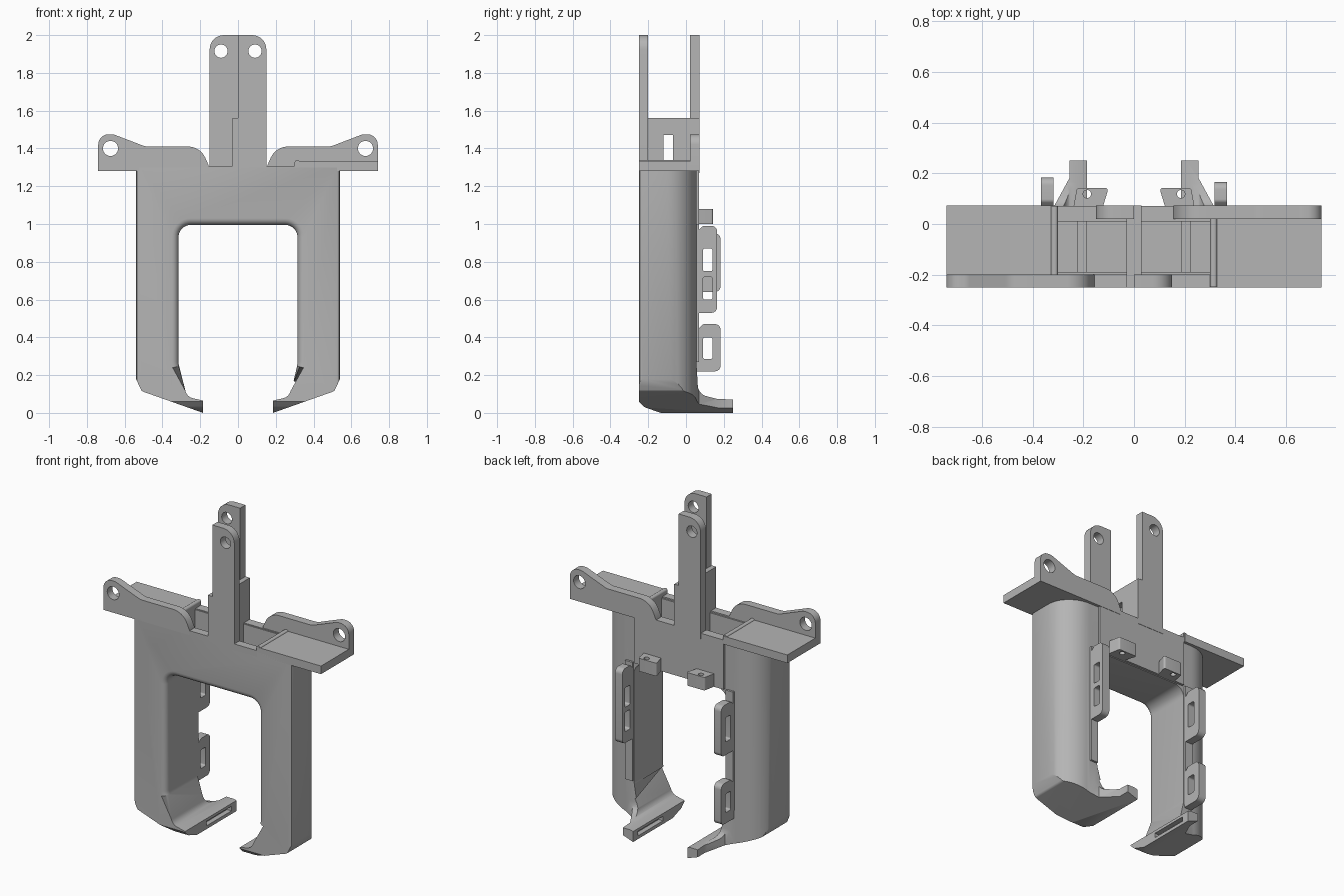
import bpy, bmesh, math
from mathutils import Vector

cube = bpy.data.objects.get("Cube")
if cube:
    bpy.data.objects.remove(cube, do_unlink=True)

GREY = (0.46, 0.46, 0.46, 1)
grey = bpy.data.materials.new("plain grey")
grey.use_nodes = True
grey.diffuse_color = GREY
grey.node_tree.nodes["Principled BSDF"].inputs["Base Color"].default_value = GREY


def rounded(points, steps=8):
    """Turn corners (a, b, radius) into an outline with filleted corners."""
    out = []
    for i, (a, b, *r) in enumerate(points):
        p = Vector((a, b))
        if not r or r[0] == 0:
            out.append(p)
            continue
        u = (Vector(points[i - 1][:2]) - p).normalized()
        v = (Vector(points[(i + 1) % len(points)][:2]) - p).normalized()
        half = u.angle(v) / 2
        reach = r[0] / math.tan(half)
        centre = p + (u + v).normalized() * r[0] / math.sin(half)
        s = (p + u * reach - centre).normalized()
        e = (p + v * reach - centre).normalized()
        out += [centre + s.slerp(e, k / steps) * r[0] for k in range(steps + 1)]
    return out


def prism(name, points, axis, lo, hi, bevel_rule=None, bevel=0.0):
    """Extrude an outline along an axis."""
    place = {"x": lambda a, b: (lo, a, b),
             "y": lambda a, b: (a, lo, b),
             "z": lambda a, b: (a, b, lo)}[axis]
    bm = bmesh.new()
    face = bm.faces.new([bm.verts.new(place(*p)) for p in rounded(points)])
    ext = bmesh.ops.extrude_face_region(bm, geom=[face])
    shift = Vector([hi - lo if axis == c else 0 for c in "xyz"])
    bmesh.ops.translate(bm, vec=shift,
                        verts=[g for g in ext["geom"] if isinstance(g, bmesh.types.BMVert)])
    bmesh.ops.recalc_face_normals(bm, faces=bm.faces[:])
    if bevel_rule:
        edges = [e for e in bm.edges if all(bevel_rule(v.co) for v in e.verts)]
        bmesh.ops.bevel(bm, geom=edges, offset=bevel, segments=5, profile=0.5, affect="EDGES")
    mesh = bpy.data.meshes.new(name)
    bm.to_mesh(mesh)
    bm.free()
    mesh.materials.append(grey)
    obj = bpy.data.objects.new(name, mesh)
    bpy.context.collection.objects.link(obj)
    return obj


def box(name, x, y, z):
    return prism(name, [(x[0], y[0]), (x[1], y[0]), (x[1], y[1]), (x[0], y[1])], "z", *z)


def combine(obj, tool, operation="DIFFERENCE"):
    mod = obj.modifiers.new("cut", "BOOLEAN")
    mod.operation, mod.solver, mod.object = operation, "EXACT", tool
    bpy.context.view_layer.objects.active = obj
    bpy.ops.object.modifier_apply(modifier=mod.name)
    bpy.data.objects.remove(tool, do_unlink=True)


def hole(obj, x, z, r):
    ring = [(x + r * math.cos(t * math.pi / 16), z + r * math.sin(t * math.pi / 16))
            for t in range(32)]
    combine(obj, prism("hole_cutter", ring, "y", -0.5, 0.5))


def mirrored(half):
    return half + [(-p[0], *p[1:]) for p in reversed(half)]


FRONT, BACK = (-0.25, -0.2), (0.02, 0.072)

# Arched body with two legs: front, plan and side outlines intersected
front = [(0.56, 1.3), (0.56, 0.223), (0.51, 0.115, 0.02), (0.185, 0), (0.185, 0.065),
         (0.27, 0.085, 0.05), (0.315, 0.26, 0.1), (0.315, 0.995, 0.065)]
body = prism("body_and_legs", mirrored(front), "y", -0.25, 0.27,
             lambda v: v.y < -0.249 and abs(v.x) < 0.33 and 0.2 < v.z < 1.1, 0.035)

curve = [(0.37 + 0.17 * math.cos(t * math.pi / 24), -0.1 + 0.155 * math.sin(t * math.pi / 24))
         for t in range(13)]
plan = [(0.5, -0.3), (0.52, -0.252), (0.534, -0.244), (0.54, -0.23)] + curve + [
    (0.315, 0.07), (0.255, 0.18), (0.255, 0.252)]
combine(body, prism("plan_tool", mirrored(plan), "z", -0.5, 2), "INTERSECT")

side = [(-0.3, 1.5), (-0.3, 0.11), (-0.22, 0.03, 0.03), (-0.13, -0.001), (0.25, -0.001),
        (0.25, 0.07), (0.16, 0.075), (0.065, 0.1, 0.06), (0.055, 0.27), (0.055, 1.5)]
combine(body, prism("side_tool", side, "x", -1, 1), "INTERSECT")

# Slots in the toe ends and pockets in the top
for s in (-1, 1):
    combine(body, box("slot_cutter", sorted((s * 0.15, s * 0.215)), (-0.04, 0.2), (0.02, 0.048)))
    combine(body, box("pocket_cutter", sorted((s * 0.03, s * 0.3)), (-0.19, 0.01), (1.06, 1.5)))
    box("pocket_rib", sorted((s * 0.185, s * 0.222)), (-0.195, 0.015), (1.05, 1.16))

# Back panel and the rims above the pockets
box("back_panel", (-0.305, 0.305), (0.015, 0.07), (1.0, 1.305))
box("front_rim", (-0.305, 0.305), FRONT, (1.27, 1.308))

# Central web with a window
web = box("central_web", (-0.03, 0.03), (-0.21, 0.03), (1.27, 1.56))
combine(web, box("window_cutter", (-0.1, 0.1), (-0.12, -0.07), (1.34, 1.47)))

# Towers, wings and shelves: the back set is the front set turned half round
for word, s, depth in (("front", 1, FRONT), ("back", -1, BACK)):
    tower = prism(word + "_tower", [(s * -0.03, 1.27), (s * 0.15, 1.27), (s * 0.15, 2.0, 0.075),
                                    (0, 2.0), (0, 1.56), (s * -0.03, 1.56)], "y", *depth)
    hole(tower, s * 0.09, 1.915, 0.035)

    outline = [(0.155, 1.28), (0.155, 1.31), (0.2, 1.41, 0.1), (0.49, 1.41, 0.1),
               (0.66, 1.475, 0.06), (0.74, 1.475, 0.055), (0.74, 1.28)]
    wing = prism(word + "_wing", [(-s * p[0], *p[1:]) for p in outline], "y", *depth)
    hole(wing, -s * 0.675, 1.4, 0.04)

    box(word + "_shelf", sorted((-s * 0.31, -s * 0.74)), (-0.25, 0.072), (1.28, 1.33))
    prism(word + "_shelf_lip", [(-s * 0.3, 1.28), (-s * 0.3, 1.338, 0.012),
                                (-s * 0.328, 1.338, 0.012), (-s * 0.328, 1.28)],
          "y", -0.249, 0.07)


# Slotted strap lugs on the backs of the legs
def lug(name, s, depth, lo, hi, slots):
    x = sorted((s * 0.318, s * 0.367))
    plate = prism(name, [(0.03, lo), (depth, lo, 0.03), (depth, hi, 0.03),
                         (0.09, hi, 0.02), (0.06, hi - 0.03), (0.03, hi - 0.03)], "x", *x)
    for a, b in slots:
        combine(plate, prism("lug_cutter", [(0.09, a, 0.01), (0.14, a, 0.01),
                                            (0.14, b, 0.01), (0.09, b, 0.01)], "x", -1, 1))


lug("left_lug", 1, 0.165, 0.53, 0.99, [(0.6, 0.72), (0.75, 0.87)])
lug("right_upper_lug", -1, 0.183, 0.64, 0.95, [(0.72, 0.87)])
lug("right_lower_lug", -1, 0.183, 0.22, 0.47, [(0.285, 0.4)])

for s in (-1, 1):
    box("lug_strip", sorted((s * 0.318, s * 0.367)), (0.03, 0.068), (0.27, 1.0))
    # Small drilled blocks under the back panel
    block = prism("drilled_block", [(s * 0.125, 0.06), (s * 0.24, 0.06), (s * 0.225, 0.142, 0.01),
                                    (s * 0.1, 0.142, 0.01)], "z", 1.0, 1.08)
    ring = [(s * 0.185 + 0.016 * math.cos(t * math.pi / 8),
             0.118 + 0.016 * math.sin(t * math.pi / 8)) for t in range(16)]
    combine(block, prism("drill_cutter", ring, "z", 0.9, 1.2))

# Smooth curved faces, keep hard edges
bpy.ops.object.select_all(action="DESELECT")
for obj in bpy.context.collection.objects:
    if obj.type == "MESH" and grey.name in obj.data.materials:
        obj.select_set(True)
        bpy.context.view_layer.objects.active = obj
bpy.ops.object.shade_smooth_by_angle(angle=math.radians(30))
